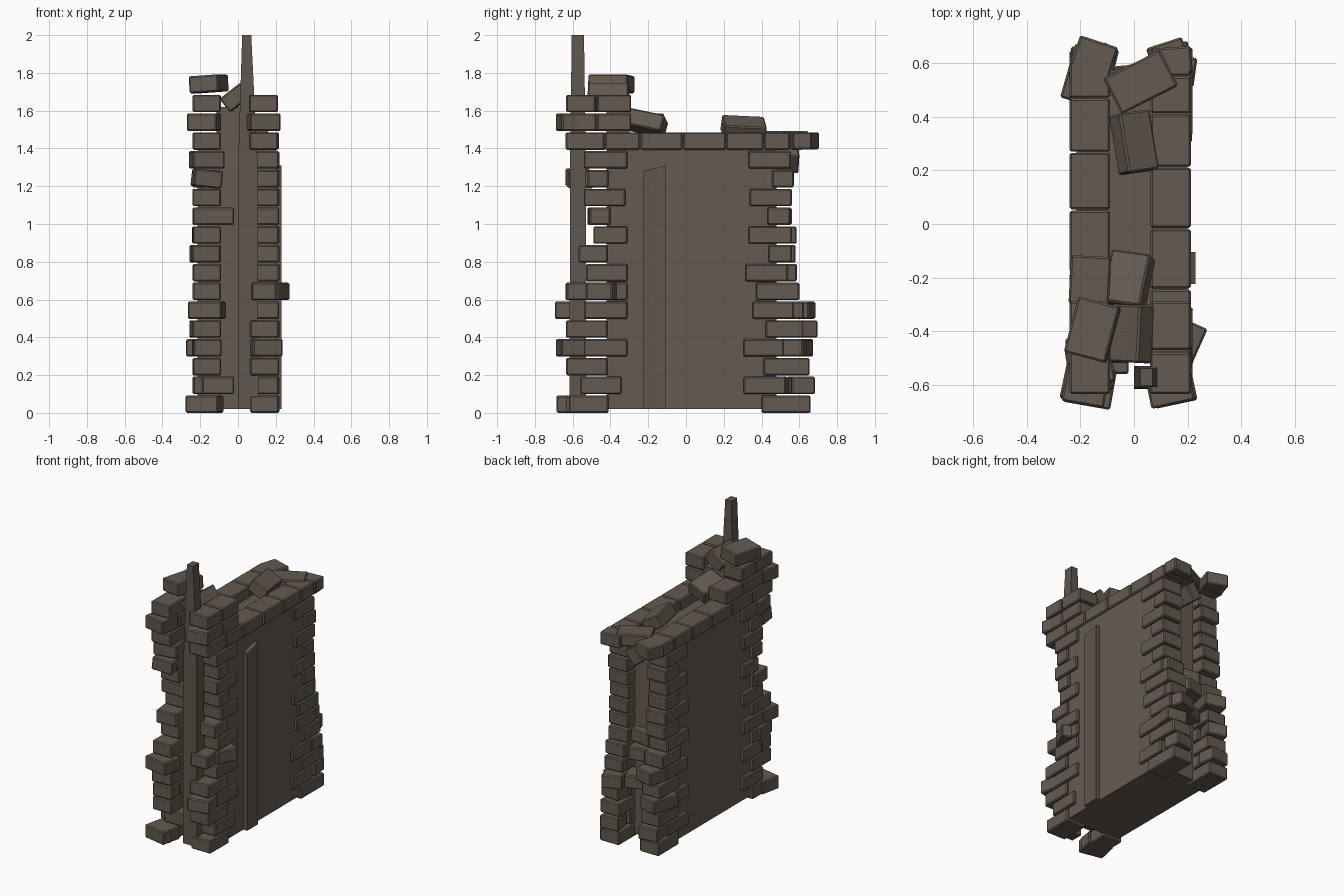
import bpy, bmesh, math, random
from mathutils import Matrix, Vector, Euler

if "Cube" in bpy.data.objects:
    bpy.data.objects.remove(bpy.data.objects["Cube"])

random.seed(4)
PITCH, H = 0.0995, 0.092


def material(name, rgb):
    m = bpy.data.materials.new(name)
    m.diffuse_color = (*rgb, 1)
    m.use_nodes = True
    m.node_tree.nodes["Principled BSDF"].inputs["Base Color"].default_value = m.diffuse_color
    return m


BRICK = material("brown grey brick", (0.125, 0.102, 0.083))
MORTAR = material("wall infill", (0.128, 0.103, 0.083))
POST = material("weathered post", (0.115, 0.094, 0.077))


def finish(name, bm, mat):
    bmesh.ops.recalc_face_normals(bm, faces=bm.faces)
    me = bpy.data.meshes.new(name)
    bm.to_mesh(me)
    bm.free()
    me.materials.append(mat)
    ob = bpy.data.objects.new(name, me)
    bpy.context.collection.objects.link(ob)
    return ob


def block(bm, c, s, rot=(0, 0, 0)):
    """Add one box: centre, size, rotation in degrees."""
    e = Euler([math.radians(a) for a in rot]).to_matrix().to_4x4()
    m = Matrix.Translation(c) @ e @ Matrix.Diagonal((*s, 1))
    return bmesh.ops.create_cube(bm, size=1, matrix=m)["verts"]


def bricks(name, items):
    """One object of bevelled bricks from (centre, size, rotation) items."""
    bm = bmesh.new()
    for it in items:
        block(bm, *it)
    bmesh.ops.bevel(bm, geom=bm.edges[:], offset=0.007, segments=1,
                    affect='EDGES', profile=0.5)
    return finish(name, bm, BRICK)


def course(layer, x0, x1, y0, y1, rz=0, tilt=0):
    """A brick lying in one horizontal course."""
    c = ((x0 + x1) / 2, (y0 + y1) / 2, layer * PITCH + H / 2)
    return (c, (x1 - x0, y1 - y0, H), (0, tilt, rz))


# Quoin columns: the y range of the brick in each course, bottom to top
front_right = [(-.62, -.41), (-.56, -.34), (-.635, -.415), (-.54, -.31), (-.635, -.415),
               (-.54, -.31), (-.53, -.31), (-.53, -.31), (-.57, -.415), (-.49, -.31),
               (-.51, -.40), (-.54, -.32), (-.52, -.41), (-.54, -.31)]
front_left = [(-.64, -.41), (-.53, -.31), (-.62, -.41), (-.53, -.31), (-.62, -.41),
              (-.53, -.31), (-.62, -.41), (-.53, -.31), (-.56, -.41), (-.48, -.31),
              (-.52, -.41), (-.53, -.31), (-.56, -.40), (-.53, -.31)]
back_right = [(.40, .66), (.305, .53), (.41, .655), (.305, .52), (.42, .62),
              (.35, .57), (.37, .60), (.315, .54), (.435, .56), (.33, .56),
              (.43, .55), (.335, .56), (.455, .57), (.33, .555)]
back_left = [(.42, .65), (.31, .54), (.42, .64), (.31, .53), (.42, .63),
             (.32, .55), (.40, .60), (.31, .55), (.42, .58), (.31, .55),
             (.42, .56), (.32, .55), (.42, .57), (.32, .55)]

for name, col, side in (("front_right_quoins", front_right, 1), ("front_left_quoins", front_left, -1),
                        ("back_right_quoins", back_right, 1), ("back_left_quoins", back_left, -1)):
    x0, x1 = (0.065, 0.218) if side > 0 else (-0.24, -0.09)
    items = []
    for i, (y0, y1) in enumerate(col):
        items.append(course(i, x0, x1, y0, y1, random.uniform(-1, 1)))
    bricks(name, items)

# Loose bricks knocked out of line at the two ends
bricks("front_loose_bricks", [
    course(0, -.265, -.09, -.67, -.52, -12), course(1, -.19, -.02, -.56, -.42, 0),
    course(3, .065, .225, -.675, -.54, 12), course(3, -.24, -.09, -.62, -.50, 4),
    course(4, -.25, -.10, -.62, -.45, 6), course(5, -.255, -.075, -.68, -.53, -10),
    course(6, .12, .25, -.51, -.36, -24), course(6, .07, .20, -.635, -.51, 3),
    course(8, -.25, -.10, -.57, -.42, 6), course(10, -.17, -.02, -.52, -.42, 0),
    course(12, -.24, -.09, -.63, -.50, 8, 6), course(13, -.25, -.08, -.60, -.45, 9),
])
bricks("back_loose_bricks", [
    course(1, .075, .21, .55, .675, 8), course(3, .08, .23, .52, .63, -8),
    course(4, .06, .20, .56, .68, 18), course(5, .07, .21, .54, .62, 4),
    course(7, .06, .21, .46, .58, 6), course(3, -.25, -.11, .45, .66, -16),
    course(5, -.22, -.07, .53, .67, -14), course(6, -.13, .05, .46, .58, 12),
    course(7, -.10, .06, .45, .54, -8), course(4, -.06, .08, .46, .60, 20),
    course(1, -.23, -.09, .54, .67, 7), course(9, -.24, -.09, .48, .58, 5),
])

# Level course along the top of each long side
top = []
for x0, x1, cuts in ((.062, .212, (-.64, -.43, -.243, -.017, .212, .412, .552, .62)),
                     (-.24, -.09, (-.635, -.42, -.18, .052, .268, .47, .605))):
    for a, b in zip(cuts, cuts[1:]):
        top.append(course(14, x0, x1, a + .002, b - .002))
bricks("top_course", top)

# Broken raised corner at the front
bricks("raised_front_corner", [
    course(15, .05, .215, -.675, -.54, 12), course(15, .06, .21, -.60, -.475),
    course(15, .062, .212, -.47, -.29), course(16, .06, .212, -.635, -.48),
    course(16, .062, .212, -.47, -.29),
    course(15, -.26, -.10, -.675, -.53, -10), course(15, -.24, -.09, -.53, -.31),
    course(15, -.24, -.09, -.30, -.12, -3), course(16, -.24, -.09, -.635, -.44),
    course(16, -.24, -.09, -.435, -.29),
])

# Fallen bricks lying on the wall top
bricks("fallen_top_bricks", [
    ((-.155, -.395, 1.742), (.16, .215, .09), (0, -4, -15)),
    ((-.01, -.41, 1.67), (.14, .215, .09), (0, -38, -3)),
    ((-.02, -.21, 1.535), (.15, .20, .09), (-12, -16, -8)),
    ((.0, .305, 1.505), (.13, .225, .09), (-3, 28, 8)),
    ((.025, .53, 1.45), (.235, .15, .085), (0, 0, 27)),
    ((.0, .53, 1.34), (.09, .13, .12), (0, 38, 5)),
    ((-.15, .62, 1.44), (.15, .13, .09), (0, 0, -18)),
    ((.14, .61, 1.44), (.15, .10, .09), (0, 0, 4)),
])

# Solid infill between the brick corners, stepped up at the front
bm = bmesh.new()
block(bm, (-.007, .03, .715), (.414, .90, 1.39))
block(bm, (-.015, -.36, 1.51), (.20, .12, .22))
finish("wall_core", bm, MORTAR)

# Raised vertical strip with slanted top on the right side
bm = bmesh.new()
for v in block(bm, (.207, -.165, .665), (.046, .12, 1.29)):
    if v.co.z > 1 and v.co.y < -.165:
        v.co.z = 1.28
finish("side_strip", bm, POST)

# Tapering post standing at the front end
bm = bmesh.new()
rings = []
for z, x0, x1, y0, y1 in ((.02, 0, .108, -.617, -.53), (1.3, 0, .105, -.614, -.53),
                          (2.0, .022, .07, -.605, -.54)):
    rings.append([bm.verts.new((x, y, z)) for x, y in ((x0, y0), (x1, y0), (x1, y1), (x0, y1))])
for lo, hi in zip(rings, rings[1:]):
    for k in range(4):
        bm.faces.new((lo[k], lo[(k + 1) % 4], hi[(k + 1) % 4], hi[k]))
bm.faces.new(rings[0])
bm.faces.new(rings[-1])
finish("front_post", bm, POST)
